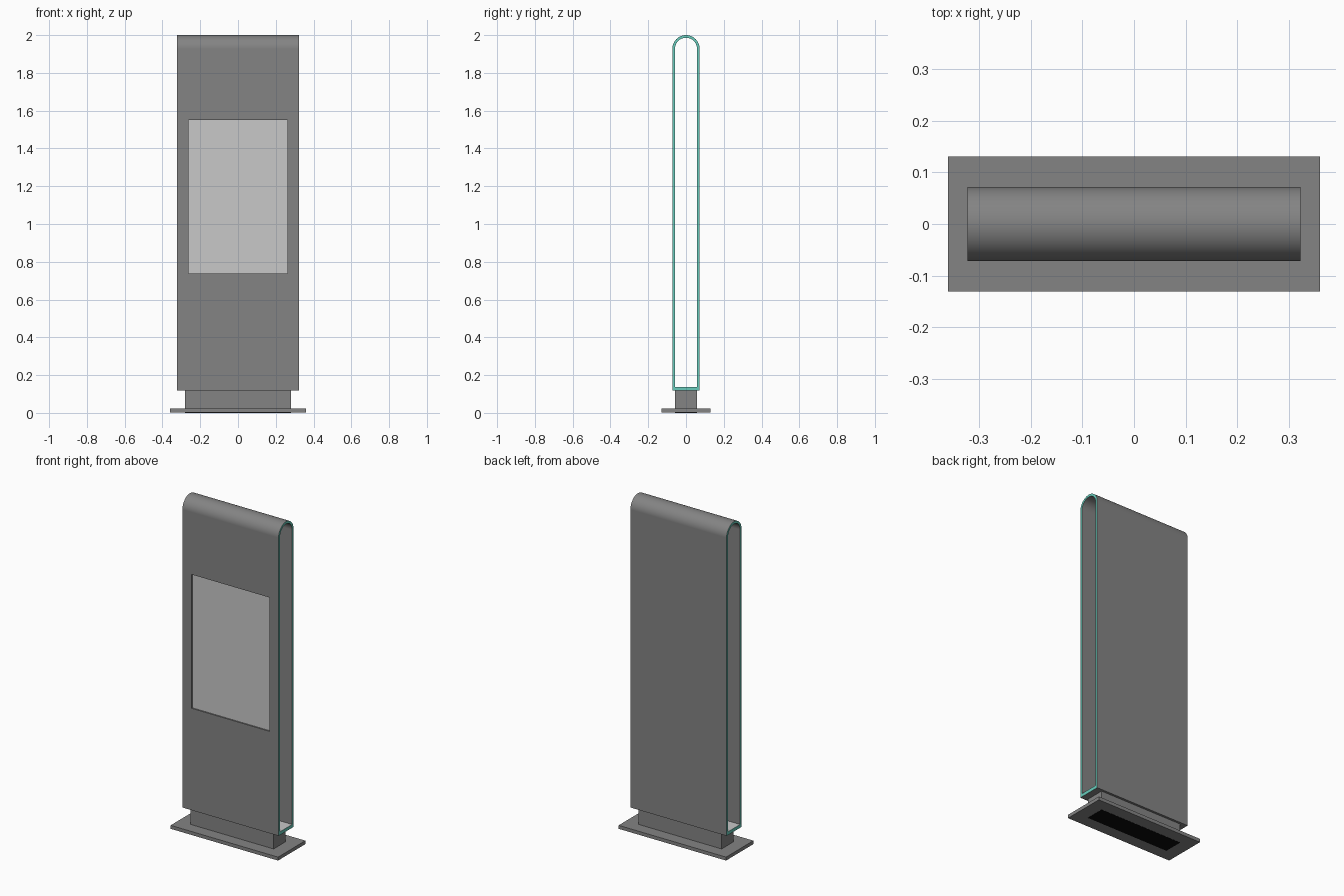
import bpy, bmesh, math

if "Cube" in bpy.data.objects:
    bpy.data.objects.remove(bpy.data.objects["Cube"])


def material(name, rgb):
    m = bpy.data.materials.new(name)
    m.diffuse_color = (*rgb, 1)
    m.use_nodes = True
    m.node_tree.nodes["Principled BSDF"].inputs["Base Color"].default_value = m.diffuse_color
    return m


GREY = material("dark grey", (0.23, 0.23, 0.23))
LIGHT = material("light grey", (0.58, 0.58, 0.58))
TEAL = material("teal", (0.14, 0.60, 0.50))
BLACK = material("black", (0.003, 0.003, 0.003))


def box(name, x, y, z, mat):
    """Box from (min, max) ranges."""
    bm = bmesh.new()
    bmesh.ops.create_cube(bm, size=1)
    for v in bm.verts:
        v.co = [r[0] if c < 0 else r[1] for c, r in zip(v.co, (x, y, z))]
    me = bpy.data.meshes.new(name)
    bm.to_mesh(me)
    bm.free()
    me.materials.append(mat)
    ob = bpy.data.objects.new(name, me)
    bpy.context.collection.objects.link(ob)
    return ob


def arch(r, bottom, spring, n=32):
    """Closed round-topped outline in the y-z plane."""
    pts = [(r * math.cos(math.pi * i / n), spring + r * math.sin(math.pi * i / n))
           for i in range(n + 1)]
    return pts + [(-r, bottom), (r, bottom)]


# Foot: underside panel, ground plate and plinth
box("underside_panel", (-0.28, 0.28), (-0.058, 0.058), (0, 0.002), BLACK)
box("base_plate", (-0.361, 0.361), (-0.131, 0.131), (0.001, 0.022), GREY)
box("plinth", (-0.28, 0.28), (-0.058, 0.058), (0.022, 0.12), GREY)

# Body: open-ended round-topped sleeve with teal end rims
W, R, T = 0.323, 0.072, 0.014
outer = arch(R, 0.118, 2 - R)
inner = arch(R - T, 0.138, 2 - R)
bm = bmesh.new()
rings = [[bm.verts.new((x, y, z)) for y, z in prof]
         for prof in (outer, inner) for x in (-W, W)]
oL, oR, iL, iR = rings
n = len(outer)
for i in range(n):
    j = (i + 1) % n
    for a, b, mat in ((oL, oR, 0), (iR, iL, 0), (iL, oL, 1), (oR, iR, 1)):
        f = bm.faces.new((a[i], a[j], b[j], b[i]))
        f.material_index = mat
        # inner floor is light
        if a is iR and i == n - 2:
            f.material_index = 2
bmesh.ops.recalc_face_normals(bm, faces=bm.faces)
me = bpy.data.meshes.new("body_sleeve")
bm.to_mesh(me)
bm.free()
for m in (GREY, TEAL, LIGHT):
    me.materials.append(m)
body = bpy.data.objects.new("body_sleeve", me)
bpy.context.collection.objects.link(body)

# Screen recess cut into the front wall
SX, SZ = (-0.262, 0.262), (0.737, 1.55)
cutter = box("recess_cutter", SX, (-0.2, -R + 0.01), SZ, GREY)
cutter.hide_render = True
cut = body.modifiers.new("recess", 'BOOLEAN')
cut.operation = 'DIFFERENCE'
cut.solver = 'EXACT'
cut.object = cutter
bpy.context.view_layer.objects.active = body
body.select_set(True)
bpy.ops.object.modifier_apply(modifier="recess")
bpy.data.objects.remove(cutter)

# Smooth rounded top, crisp edges elsewhere
bpy.ops.object.shade_smooth_by_angle(angle=math.radians(30))
wn = body.modifiers.new("flat_sides", 'WEIGHTED_NORMAL')
wn.keep_sharp = True

# Screen plate seated in the recess
box("screen", SX, (-R + 0.008, -R + 0.012), SZ, LIGHT)
